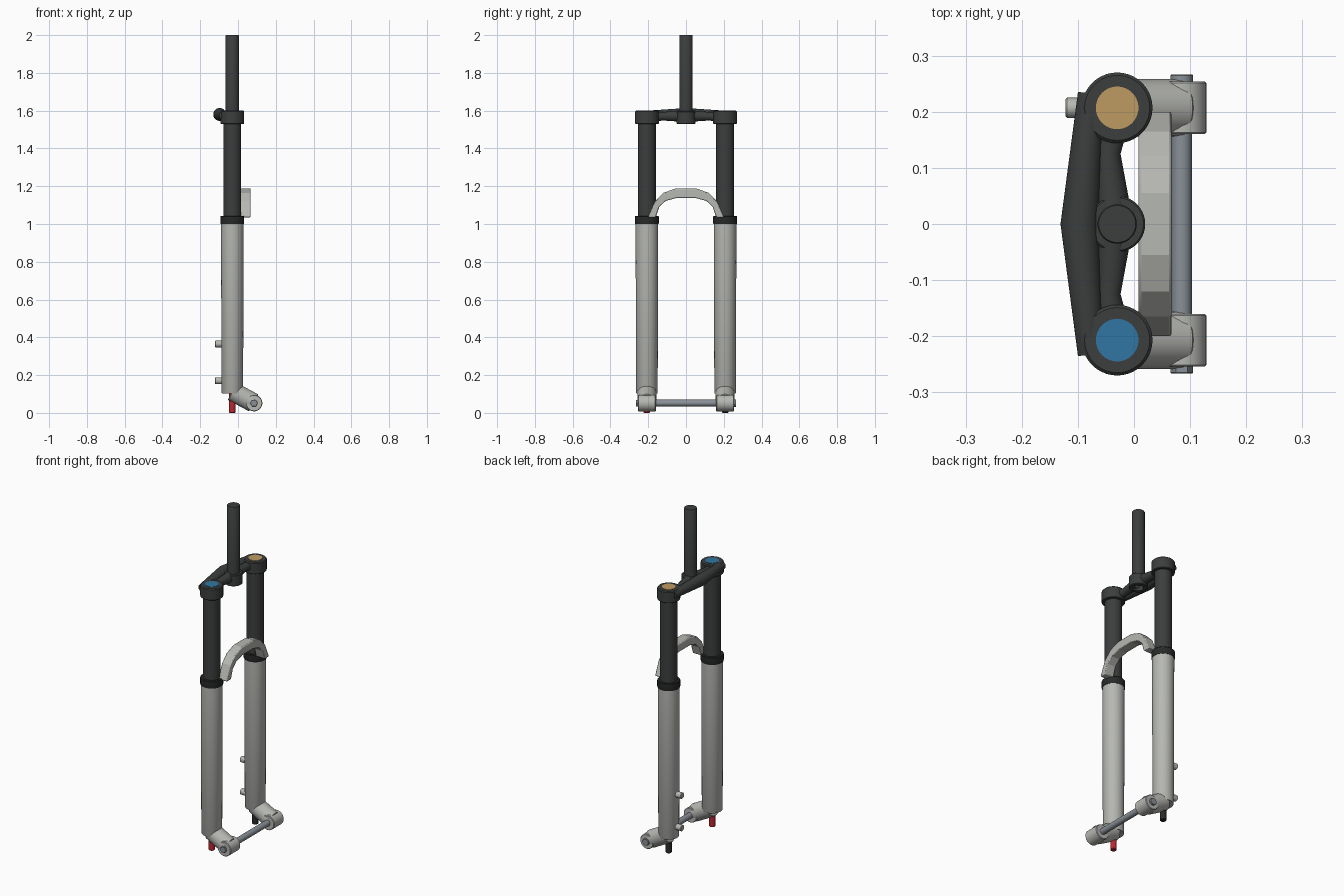
import bpy, bmesh, math
from mathutils import Vector

if "Cube" in bpy.data.objects:
    bpy.data.objects.remove(bpy.data.objects["Cube"])

LEG_X, LEG_Y = -0.03, 0.207
AXLE_X, AXLE_Z = 0.085, 0.052


def material(name, rgb):
    m = bpy.data.materials.new(name)
    m.diffuse_color = (*rgb, 1)
    m.use_nodes = True
    m.node_tree.nodes["Principled BSDF"].inputs["Base Color"].default_value = m.diffuse_color
    return m


silver = material("silver", (0.47, 0.48, 0.45))
black = material("black", (0.045, 0.048, 0.048))
rubber = material("rubber", (0.022, 0.023, 0.023))
steel = material("steel", (0.25, 0.28, 0.31))
gold = material("gold", (0.52, 0.33, 0.12))
blue = material("blue", (0.03, 0.18, 0.36))
red = material("red", (0.5, 0.02, 0.03))


def finish(bm, name, mat, angle=35):
    bmesh.ops.recalc_face_normals(bm, faces=bm.faces)
    me = bpy.data.meshes.new(name)
    bm.to_mesh(me)
    bm.free()
    ob = bpy.data.objects.new(name, me)
    bpy.context.collection.objects.link(ob)
    me.materials.append(mat)
    bpy.ops.object.select_all(action='DESELECT')
    ob.select_set(True)
    bpy.context.view_layer.objects.active = ob
    bpy.ops.object.shade_smooth_by_angle(angle=math.radians(angle))
    return ob


def loft(name, stations, mat, axis=None, sides=40, angle=35):
    """Skin circles given as (centre, radius); rings follow the path or a fixed axis."""
    bm = bmesh.new()
    pts = [Vector(p) for p, r in stations]
    rings = []
    for i, (p, r) in enumerate(stations):
        t = Vector(axis) if axis else pts[min(i + 1, len(pts) - 1)] - pts[max(i - 1, 0)]
        t.normalize()
        u = t.orthogonal() if abs(t.z) > 0.99 else t.cross(Vector((0, 0, 1)))
        u.normalize()
        v = t.cross(u)
        rings.append([bm.verts.new(pts[i] + r * (u * math.cos(a) + v * math.sin(a)))
                      for a in (2 * math.pi * k / sides for k in range(sides))])
    for a, b in zip(rings, rings[1:]):
        for k in range(sides):
            n = (k + 1) % sides
            bm.faces.new((a[k], a[n], b[n], b[k]))
    bm.faces.new(rings[0])
    bm.faces.new(rings[-1])
    return finish(bm, name, mat, angle)


def lathe(name, x, y, profile, mat, sides=40):
    return loft(name, [((x, y, z), r) for r, z in profile], mat, (0, 0, 1), sides)


def rod(name, a, b, r, mat, c=0.003, sides=32):
    """Straight cylinder with a small chamfer at both ends."""
    a, b = Vector(a), Vector(b)
    d = (b - a).normalized() * c
    return loft(name, [(a, r - c), (a + d, r), (b - d, r), (b, r - c)], mat, tuple(b - a), sides)


# Steerer tube and crown hub, hollow from below
lathe("steerer", LEG_X, 0, [(0.035, 1.56), (0.035, 1.997), (0.033, 2.0)], black)
lathe("crown_hub", LEG_X, 0, [(0.028, 1.585), (0.028, 1.53), (0.047, 1.53), (0.05, 1.533),
                              (0.05, 1.594), (0.047, 1.597), (0.02, 1.597)], black)

# Front brace of the crown, thickest in the middle
loft("crown_brace", [((-0.077, -0.233, 1.575), 0.023), ((-0.097, 0, 1.58), 0.034),
                     ((-0.077, 0.233, 1.575), 0.023)], black, angle=5 + 30)

for s, side, cap, knob in ((-1, "right", blue, red), (1, "left", gold, rubber)):
    y = s * LEG_Y
    # Crown clamp, arm and top cap
    lathe(side + "_crown_clamp", LEG_X, y, [(0.06, 1.53), (0.063, 1.533),
                                            (0.063, 1.595), (0.058, 1.6)], black)
    lathe(side + "_top_cap", LEG_X, y, [(0.038, 1.59), (0.038, 1.602)], cap)
    loft(side + "_crown_arm", [((-0.036, s * 0.02, 1.572), 0.031), ((-0.046, s * 0.125, 1.57), 0.022),
                               ((-0.036, s * 0.19, 1.565), 0.029)], black)
    # Stanchion, seal and lower leg
    lathe(side + "_stanchion", LEG_X, y, [(0.047, 0.98), (0.047, 1.54)], black)
    lathe(side + "_seal", LEG_X, y, [(0.062, 1.0), (0.063, 1.003), (0.063, 1.04),
                                     (0.06, 1.043)], rubber)
    lathe(side + "_lower_leg", LEG_X, y, [(0.055, 0.102), (0.057, 0.106), (0.06, 1.001)], silver)
    # Dropout: slanted stub, axle eye and axle end
    rod(side + "_dropout", (-0.03, y, 0.114), (0.083, y, 0.053), 0.051, silver)
    rod(side + "_axle_eye", (AXLE_X, s * 0.16, AXLE_Z), (AXLE_X, s * 0.254, AXLE_Z), 0.044, silver)
    rod(side + "_axle_end", (AXLE_X, s * 0.24, AXLE_Z), (AXLE_X, s * 0.266, AXLE_Z), 0.02,
        steel, 0.001, 6 if s < 0 else 32)
    # Adjuster knob under the leg
    rod(side + "_adjuster", (LEG_X, y, 0.0), (LEG_X, y, 0.11), 0.017, knob)

# Axle between the dropouts
rod("axle", (AXLE_X, -0.25, AXLE_Z), (AXLE_X, 0.25, AXLE_Z), 0.018, steel)

# Brake mounts on one leg
for z in (0.17, 0.365):
    rod("brake_mount", (-0.122, LEG_Y, z), (-0.06, LEG_Y, z), 0.018, silver)

# Arch bridging the lower legs
outer = [(0.202, 1.035), (0.165, 1.12), (0.12, 1.165), (0.055, 1.188)]
inner = [(0.16, 1.035), (0.142, 1.09), (0.108, 1.122), (0.05, 1.138)]
outline = outer + [(-y, z) for y, z in reversed(outer)]
under = inner + [(-y, z) for y, z in reversed(inner)]
bm = bmesh.new()
rows = [[bm.verts.new((x, y, z)) for y, z in prof]
        for x, prof in ((0.008, outline), (0.067, outline), (0.067, under), (0.008, under))]
for a, b in zip(rows, rows[1:] + rows[:1]):
    for i in range(len(a) - 1):
        bm.faces.new((a[i], a[i + 1], b[i + 1], b[i]))
for i in (0, -1):
    bm.faces.new([r[i] for r in rows])
arch = finish(bm, "arch", silver, 10)
bev = arch.modifiers.new("bevel", 'BEVEL')
bev.width, bev.segments, bev.limit_method = 0.005, 2, 'ANGLE'
bev.angle_limit = math.radians(50)
